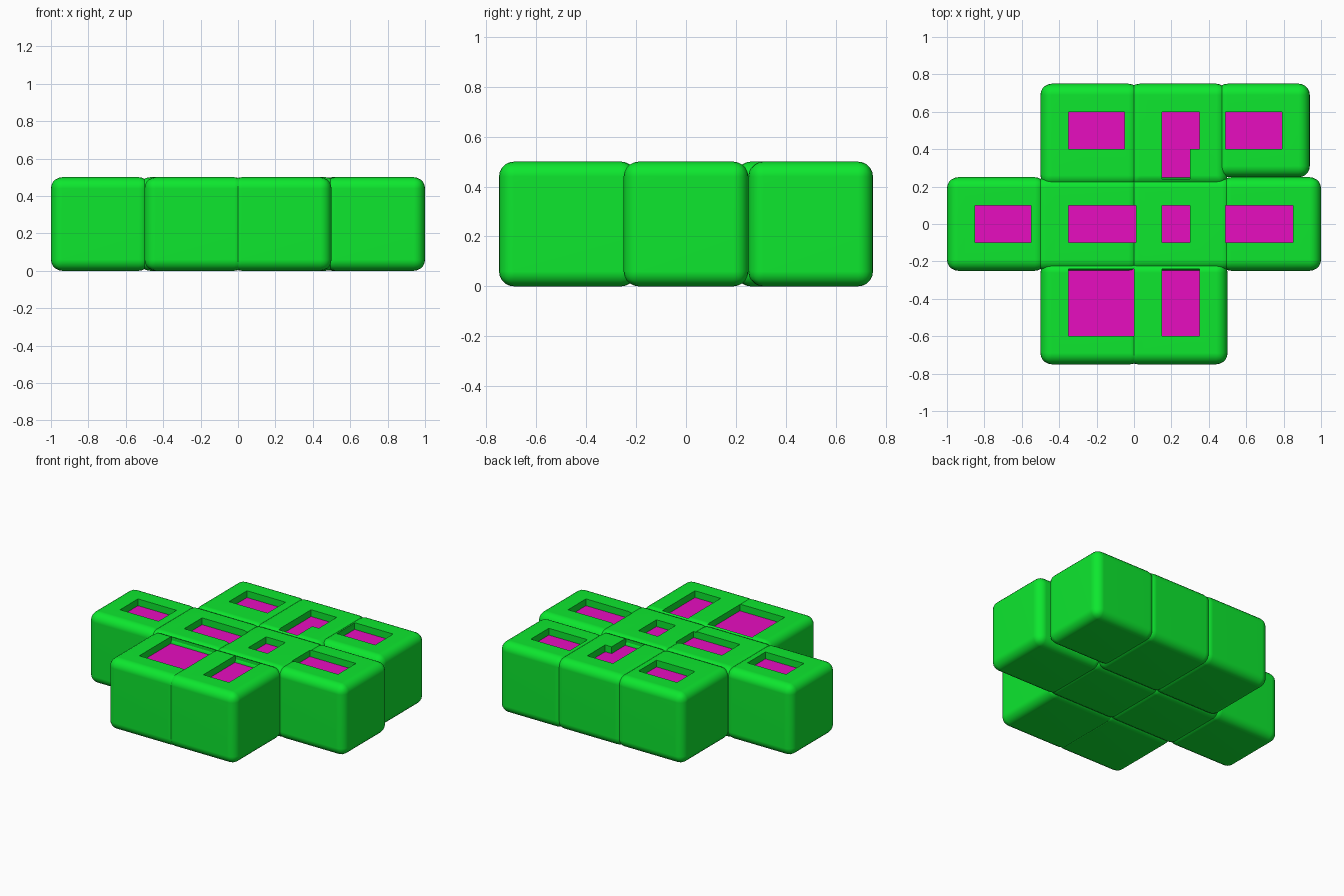
import bpy, bmesh

if "Cube" in bpy.data.objects:
    bpy.data.objects.remove(bpy.data.objects["Cube"])

TOP, FLOOR, R = 0.5, 0.45, 0.06


def material(name, rgb):
    m = bpy.data.materials.new(name)
    m.diffuse_color = (*rgb, 1)
    m.use_nodes = True
    m.node_tree.nodes["Principled BSDF"].inputs["Base Color"].default_value = m.diffuse_color
    return m


green = material("green", (0.004, 0.8, 0.028))
pink = material("pink", (0.8, 0.004, 0.53))


def add_object(name, bm, mat):
    me = bpy.data.meshes.new(name)
    bmesh.ops.recalc_face_normals(bm, faces=bm.faces)
    bm.to_mesh(me)
    bm.free()
    me.materials.append(mat)
    ob = bpy.data.objects.new(name, me)
    bpy.context.collection.objects.link(ob)
    return ob


def rounded_block(name, x0, x1, y0, y1):
    bm = bmesh.new()
    bmesh.ops.create_cube(bm, size=1)
    for v in bm.verts:
        v.co = (x1 if v.co.x > 0 else x0, y1 if v.co.y > 0 else y0,
                TOP if v.co.z > 0 else 0)
    bmesh.ops.bevel(bm, geom=bm.edges[:], offset=R, segments=5,
                    profile=0.5, affect='EDGES')
    return add_object(name, bm, green)


def rect(x0, x1, y0, y1):
    return [(x0, y0), (x1, y0), (x1, y1), (x0, y1)]


def pocket_cutter(outlines):
    bm = bmesh.new()
    for pts in outlines:
        f = bm.faces.new([bm.verts.new((x, y, FLOOR)) for x, y in pts])
        ext = bmesh.ops.extrude_face_region(bm, geom=[f])["geom"]
        verts = [v for v in ext if isinstance(v, bmesh.types.BMVert)]
        bmesh.ops.translate(bm, verts=verts, vec=(0, 0, 0.2))
    ob = add_object("pocket_cutter", bm, green)
    ob.hide_render = True
    return ob


# each row: block extents, pocket outlines
rows = {
    "front": ([(-0.5, 0.04, -0.75, -0.2), (-0.04, 0.5, -0.75, -0.2)],
              [rect(-0.35, 0.0, -0.6, -0.24), rect(0.15, 0.35, -0.6, -0.24)]),
    "middle": ([(-1, -0.47, -0.25, 0.25), (-0.53, 0.03, -0.25, 0.25),
                (-0.03, 0.53, -0.25, 0.25), (0.46, 1, -0.25, 0.25)],
               [rect(-0.85, -0.55, -0.1, 0.1), rect(-0.35, 0.01, -0.1, 0.1),
                rect(0.15, 0.3, -0.1, 0.1), rect(0.49, 0.85, -0.1, 0.1)]),
    "back": ([(-0.5, 0.03, 0.2, 0.75), (-0.03, 0.5, 0.2, 0.75),
              (0.44, 0.94, 0.25, 0.75)],
             [rect(-0.35, -0.05, 0.4, 0.6),
              [(0.15, 0.24), (0.3, 0.24), (0.3, 0.4), (0.35, 0.4),
               (0.35, 0.6), (0.15, 0.6)],
              rect(0.49, 0.79, 0.4, 0.6)]),
}

for row, (blocks, pockets) in rows.items():
    cutter = pocket_cutter(pockets)
    # blocks with sunken pockets
    for i, ext in enumerate(blocks):
        ob = rounded_block(f"{row}_block_{i + 1}", *ext)
        mod = ob.modifiers.new("pockets", 'BOOLEAN')
        mod.operation, mod.solver, mod.object = 'DIFFERENCE', 'EXACT', cutter
        bpy.ops.object.select_all(action='DESELECT')
        bpy.context.view_layer.objects.active = ob
        ob.select_set(True)
        bpy.ops.object.modifier_apply(modifier=mod.name)
        bpy.ops.object.shade_smooth_by_angle(angle=0.6)
        wn = ob.modifiers.new("flat_tops", 'WEIGHTED_NORMAL')
        wn.keep_sharp = True
    bpy.data.objects.remove(cutter)
    # coloured pocket floors
    bm = bmesh.new()
    for pts in pockets:
        bm.faces.new([bm.verts.new((x, y, FLOOR + 0.002)) for x, y in pts])
    bm.normal_update()
    floors = add_object(f"{row}_pocket_floors", bm, pink)
    if floors.data.polygons[0].normal.z < 0:
        floors.data.flip_normals()
